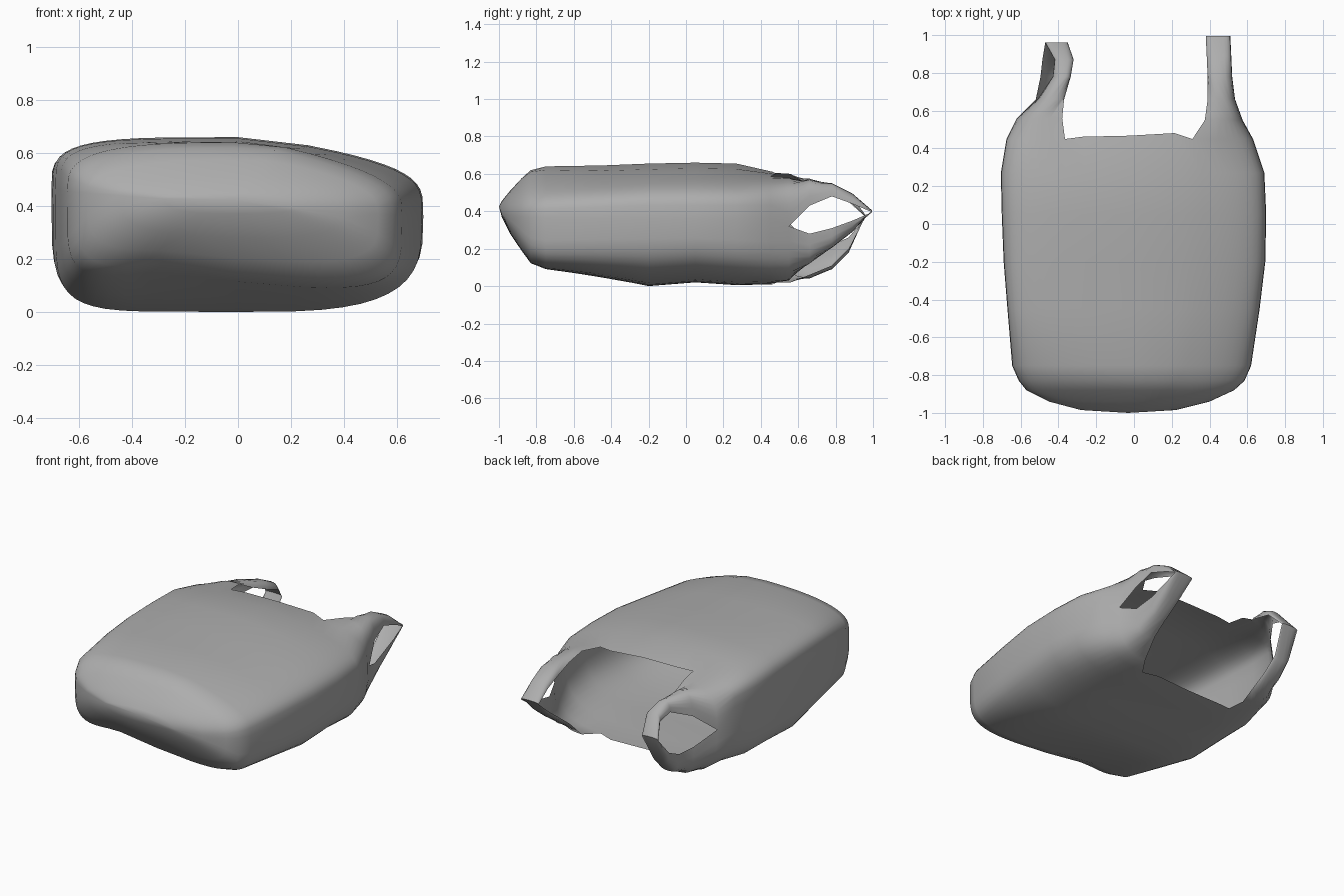
import bpy, bmesh, math

cube = bpy.data.objects.get("Cube")
if cube:
    bpy.data.objects.remove(cube)

mat = bpy.data.materials.new("grey plastic")
mat.use_nodes = True
grey = (0.42, 0.42, 0.42, 1)
mat.diffuse_color = grey
mat.node_tree.nodes["Principled BSDF"].inputs["Base Color"].default_value = grey

N = 48        # points around the bag
HALF = 10     # points from the side seam to a mouth corner

# Body stations: y, left x, right x, bottom z, top z, drop of the top at +x,
# then squareness of the corners: upper +x, upper -x, lower -x, lower +x
BODY = [
    (-0.985, -0.28, 0.22, 0.37, 0.455, 0, 2, 2, 2.5, 2.5),
    (-0.94, -0.45, 0.40, 0.28, 0.51, 0.03, 2.2, 2.2, 3, 3),
    (-0.88, -0.57, 0.53, 0.20, 0.575, 0.07, 2.6, 2.5, 4, 4),
    (-0.83, -0.61, 0.585, 0.14, 0.62, 0.10, 3, 2.8, 5, 4.5),
    (-0.75, -0.645, 0.62, 0.11, 0.64, 0.11, 3.4, 3.2, 6, 4.5),
    (-0.45, -0.67, 0.665, 0.05, 0.645, 0.10, 4, 4.5, 6, 3.8),
    (-0.20, -0.69, 0.695, 0.0, 0.655, 0.09, 4.2, 4.5, 6, 3.4),
    (0.05, -0.70, 0.70, 0.02, 0.66, 0.09, 4.2, 4.2, 6, 3.4),
    (0.27, -0.705, 0.69, 0.005, 0.655, 0.09, 4.2, 4, 5, 3.6),
    (0.45, -0.675, 0.63, 0.01, 0.61, 0.05, 4, 4.2, 4.2, 4),
]

# Handle stations: y, arch of the strap in half turns, upper strap, lower strap;
# each strap has outer x, inner x, then outer-edge, crest and inner-edge z
LEFT_HANDLE = [
    (0.55, 0.5, (0.575, 0.375, 0.32, 0.58, 0.58), (0.575, 0.375, 0.32, 0.03, 0.03)),
    (0.66, 0.75, (0.535, 0.39, 0.43, 0.57, 0.545), (0.535, 0.39, 0.28, 0.12, 0.14)),
    (0.78, 1, (0.52, 0.39, 0.48, 0.55, 0.50), (0.52, 0.39, 0.31, 0.205, 0.23)),
    (0.89, 1, (0.515, 0.385, 0.44, 0.495, 0.46), (0.515, 0.385, 0.35, 0.29, 0.31)),
    (0.995, 1, (0.51, 0.38, 0.395, 0.405, 0.395), (0.51, 0.38, 0.395, 0.405, 0.395)),
]
RIGHT_HANDLE = [
    (0.56, 0.5, (-0.62, -0.38, 0.33, 0.60, 0.60), (-0.62, -0.38, 0.33, 0.02, 0.02)),
    (0.66, 0.75, (-0.51, -0.37, 0.43, 0.575, 0.54), (-0.52, -0.37, 0.23, 0.04, 0.06)),
    (0.78, 1, (-0.43, -0.335, 0.48, 0.545, 0.49), (-0.495, -0.36, 0.22, 0.09, 0.11)),
    (0.87, 1, (-0.42, -0.32, 0.45, 0.50, 0.46), (-0.485, -0.37, 0.26, 0.18, 0.20)),
    (0.96, 1, (-0.47, -0.35, 0.37, 0.38, 0.37), (-0.47, -0.35, 0.37, 0.38, 0.37)),
]


def signed_pow(v, e):
    return math.copysign(abs(v) ** e, v)


def body_ring(bm, y, xl, xr, zb, zt, drop, *square):
    """Rounded-square section with a tilted top and an uneven front underside."""
    ring = []
    mid, half = (xl + xr) / 2, (xr - xl) / 2
    front = min(1, max(0, (-0.3 - y) / 0.45)) * min(1, half / 0.6) ** 4
    for i in range(N):
        t = math.tau * i / N
        e = 2 / square[i * 4 // N]
        cx, s = signed_pow(math.cos(t), e), signed_pow(math.sin(t), e)
        x = mid + half * cx
        zc = 0.41 - 0.05 * cx * half / 0.7
        if s > 0:
            z = zc + s * (zt - drop * max(0, x - 0.1) / 0.5 - zc)
        else:
            dent = 0.04 * math.exp(-((x + 0.3) / 0.2) ** 2) - 0.07 * max(0, x)
            z = zc + s * (zc - zb - front * dent)
        ring.append(bm.verts.new((x, y, z)))
    return ring


def strap_row(bm, y, arch, strap, shared=None):
    """Arched strap section running from the side slit to the mouth edge."""
    xo, xi, zo, crest, zi = strap
    end = math.pi * arch
    span = 1 - signed_pow(math.cos(end), 0.7)
    row = [shared] if shared else []
    for k in range(len(row), HALF + 1):
        a = end * k / HALF
        x = xo + (xi - xo) * (1 - signed_pow(math.cos(a), 0.7)) / span
        rise = max(math.sin(a), 0)
        if k <= HALF / 2 or arch == 0.5:
            z = zo + (crest - zo) * rise ** 0.7
        else:
            low = math.sin(end)
            z = zi + (crest - zi) * min(1, max(0, (rise - low) / (1 - low)))
        row.append(bm.verts.new((x, y, z)))
    return row


def bridge(bm, a, b, closed=False):
    n = len(a)
    for i in range(n if closed else n - 1):
        j = (i + 1) % n
        bm.faces.new((a[i], a[j], b[j], b[i]))


bm = bmesh.new()

# Hollow body with a closed front end
rings = [body_ring(bm, *row) for row in BODY]
tip = bm.verts.new((-0.03, -1.0, 0.425))
for i in range(N):
    bm.faces.new((tip, rings[0][(i + 1) % N], rings[0][i]))
for a, b in zip(rings, rings[1:]):
    bridge(bm, a, b, closed=True)
mouth = rings[-1]


# Handles: each side panel splits into an upper and a lower strap
def handle(table, start, direction):
    upper = [mouth[(start + direction * k) % N] for k in range(HALF + 1)]
    lower = [mouth[(start - direction * k) % N] for k in range(HALF + 1)]
    for n, (y, arch, top, bottom) in enumerate(table):
        new_up = strap_row(bm, y, arch, top)
        if n == len(table) - 1:
            new_low = new_up
        else:
            new_low = strap_row(bm, y, arch, bottom, new_up[0] if n == 0 else None)
        bridge(bm, upper, new_up)
        bridge(bm, lower, new_low)
        upper, lower = new_up, new_low


handle(LEFT_HANDLE, 0, 1)
handle(RIGHT_HANDLE, N // 2, -1)

# Slightly uneven mouth edge
for v in mouth:
    if abs(v.co.x) < 0.3:
        v.co.y += 0.02 + 0.012 * math.sin(9 * v.co.x)

bmesh.ops.recalc_face_normals(bm, faces=bm.faces)
mesh = bpy.data.meshes.new("carrier_bag")
bm.to_mesh(mesh)
bm.free()
mesh.materials.append(mat)
bag = bpy.data.objects.new("carrier_bag", mesh)
bpy.context.collection.objects.link(bag)
bpy.context.view_layer.objects.active = bag
bag.select_set(True)
bpy.ops.object.shade_smooth_by_angle(angle=math.radians(60))
